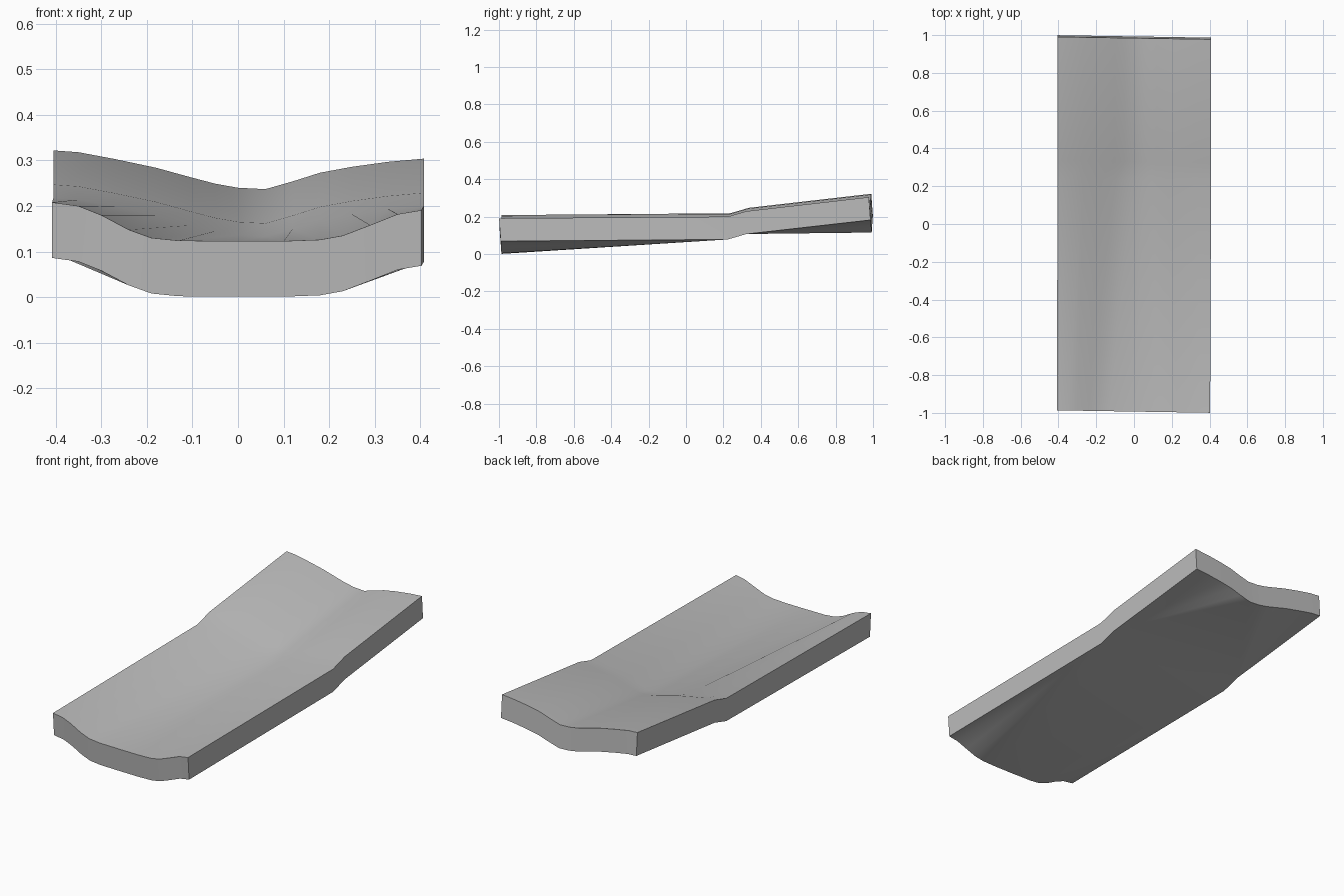
import bpy, bmesh, math

cube = bpy.data.objects.get("Cube")
if cube:
    bpy.data.objects.remove(cube, do_unlink=True)

THICK = 0.122
SKEW = -0.016

# Upper edge of the two ends, as x and z
front_curve = [(-.408, .208), (-.35, .2), (-.3, .18), (-.24, .148), (-.19, .13),
               (-.13, .124), (0, .123), (.1, .123), (.18, .126), (.23, .135),
               (.29, .158), (.35, .182), (.403, .191)]
back_curve = [(-.405, .322), (-.35, .318), (-.27, .303), (-.18, .284), (-.1, .262),
              (-.05, .249), (0, .24), (.06, .237), (.12, .254), (.18, .273),
              (.25, .286), (.33, .297), (.408, .304)]

bm = bmesh.new()


def row(curve, y, dz=0.0):
    return [bm.verts.new((x, y + SKEW * x, z + dz)) for x, z in curve]


def strip(a, b):
    for i in range(len(a) - 1):
        bm.faces.new((a[i], a[i + 1], b[i + 1], b[i]))


def fan(curve, left, right, split):
    """Join a curved end to the straight line between two corner points."""
    for i in range(len(curve) - 1):
        bm.faces.new((curve[i], curve[i + 1], left if i < split else right))
    bm.faces.new((curve[split], left, right))


# Dished upper surface with a short step between two straight stretches
top = [row(front_curve, -.993), row(back_curve, .23, -.104),
       row(back_curve, .33, -.075), row(back_curve, .984)]
for a, b in zip(top, top[1:]):
    strip(a, b)

# Underside: curved at the ends, straight across at the step
low_front = row(front_curve, -.984, -THICK)
low_back = row(back_curve, .993, -THICK)
ends = [back_curve[0], back_curve[-1]]
step_a = row(ends, .23, -.104 - THICK)
step_b = row(ends, .33, -.075 - THICK)
fan(low_front, step_a[0], step_a[1], 5)
fan(low_back, step_b[0], step_b[1], 7)
strip(step_a, step_b)

# End and side walls
strip(top[0], low_front)
strip(top[-1], low_back)
for side in (0, -1):
    strip([r[side] for r in top],
          [r[side] for r in (low_front, step_a, step_b, low_back)])

bmesh.ops.recalc_face_normals(bm, faces=bm.faces)
mesh = bpy.data.meshes.new("curved_slab")
bm.to_mesh(mesh)
bm.free()
slab = bpy.data.objects.new("curved_slab", mesh)
bpy.context.collection.objects.link(slab)

# Plain grey finish
grey = bpy.data.materials.new("plain_grey")
grey.use_nodes = True
colour = (.5, .5, .5, 1)
grey.diffuse_color = colour
grey.node_tree.nodes["Principled BSDF"].inputs["Base Color"].default_value = colour
mesh.materials.append(grey)

bpy.ops.object.select_all(action="DESELECT")
slab.select_set(True)
bpy.context.view_layer.objects.active = slab
bpy.ops.object.shade_smooth_by_angle(angle=math.radians(30))
